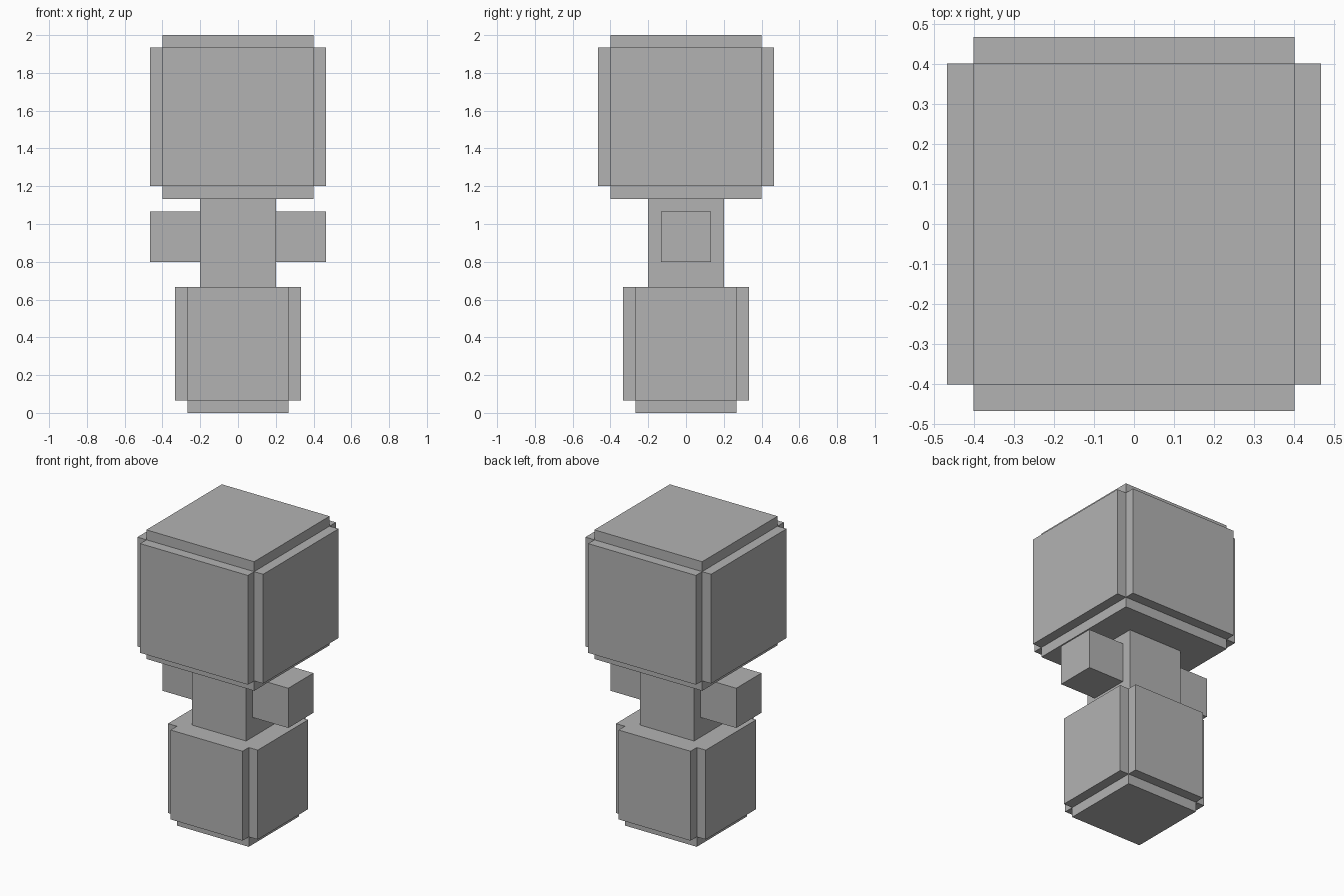
import bpy
import bmesh
from mathutils import Matrix, Vector

cube = bpy.data.objects.get("Cube")
if cube:
    bpy.data.objects.remove(cube, do_unlink=True)

U = 1 / 15  # modelling unit

grey = bpy.data.materials.new("plain grey")
grey.use_nodes = True
colour = (0.45, 0.45, 0.45, 1)
grey.diffuse_color = colour
grey.node_tree.nodes["Principled BSDF"].inputs["Base Color"].default_value = colour


def block(name, low, high, cuts=()):
    """Box from low to high in units; side faces between the cuts are raised one unit."""
    low, high = Vector(low) * U, Vector(high) * U
    bm = bmesh.new()
    bmesh.ops.create_cube(bm, size=1, matrix=Matrix.Translation((low + high) / 2)
                          @ Matrix.Diagonal((*(high - low), 1)))
    for z in cuts:
        if low.z < z * U < high.z:
            bmesh.ops.bisect_plane(bm, geom=bm.verts[:] + bm.edges[:] + bm.faces[:],
                                   plane_co=(0, 0, z * U), plane_no=(0, 0, 1))
    if cuts:
        bm.normal_update()
        sides = [f for f in bm.faces if abs(f.normal.z) < 0.5
                 and cuts[0] * U < f.calc_center_median().z < cuts[1] * U]
        raised = bmesh.ops.extrude_discrete_faces(bm, faces=sides)["faces"]
        for face in raised:
            face.normal_update()
            bmesh.ops.translate(bm, verts=face.verts[:], vec=face.normal * U)
    bmesh.ops.recalc_face_normals(bm, faces=bm.faces[:])
    mesh = bpy.data.meshes.new(name)
    bm.to_mesh(mesh)
    bm.free()
    mesh.materials.append(grey)
    obj = bpy.data.objects.new(name, mesh)
    bpy.context.collection.objects.link(obj)
    return obj


# Base and head with a raised panel on each side
block("base", (-4, -4, 0), (4, 4, 10), cuts=(1, 10))
block("head", (-6, -6, 17), (6, 6, 30), cuts=(18, 29))

# Neck between them, with a stub arm on each side
block("neck", (-3, -3, 10), (3, 3, 17))
block("left_arm", (3, -2, 12), (7, 2, 16))
block("right_arm", (-7, -2, 12), (-3, 2, 16))
